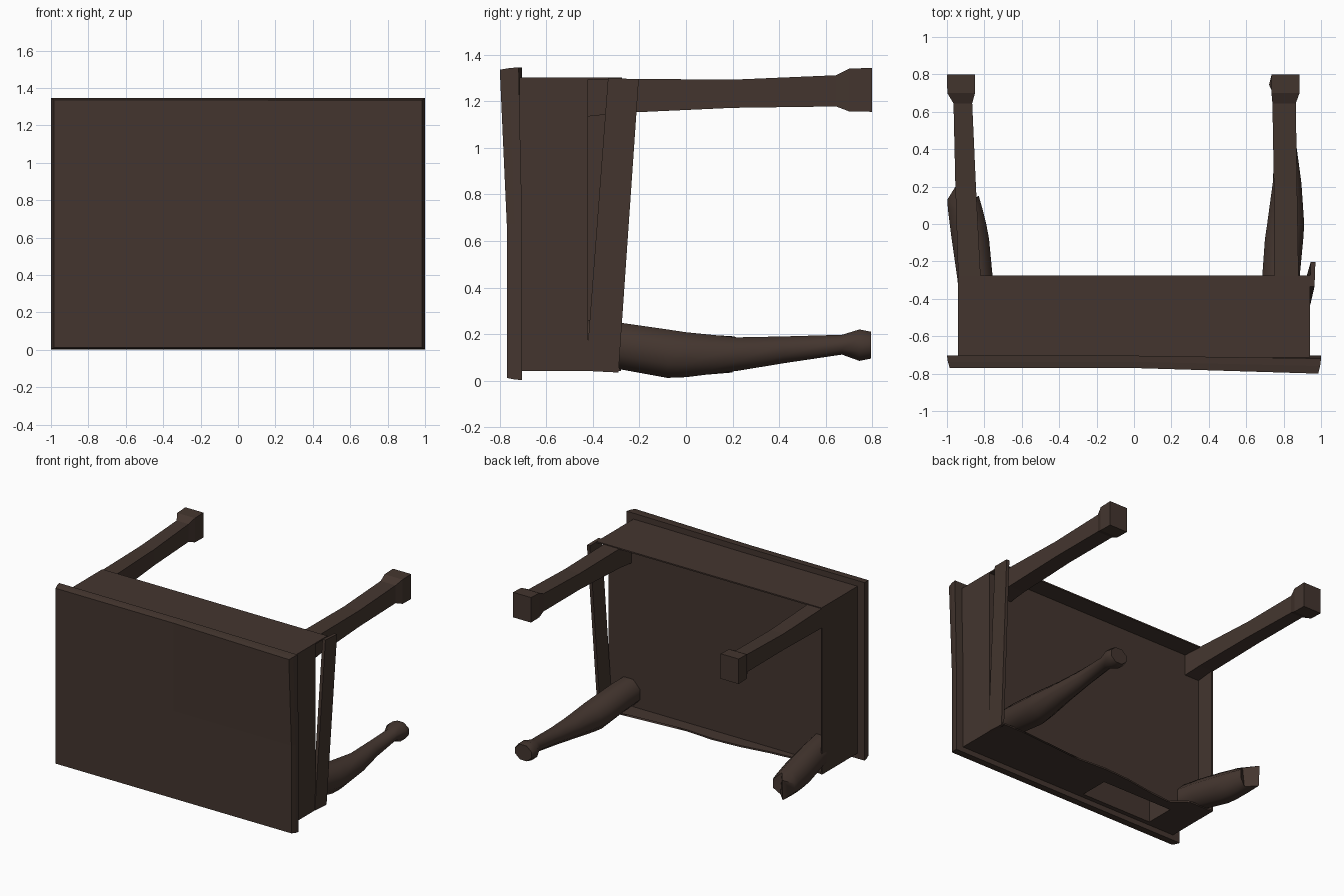
import bpy, bmesh, math

if "Cube" in bpy.data.objects:
    bpy.data.objects.remove(bpy.data.objects["Cube"])

wood = bpy.data.materials.new("dark brown wood")
wood.diffuse_color = (0.057, 0.036, 0.028, 1)
wood.use_nodes = True
wood.node_tree.nodes["Principled BSDF"].inputs["Base Color"].default_value = wood.diffuse_color


def finish(name, bm, smooth=None):
    bmesh.ops.recalc_face_normals(bm, faces=bm.faces)
    me = bpy.data.meshes.new(name)
    bm.to_mesh(me)
    bm.free()
    ob = bpy.data.objects.new(name, me)
    bpy.context.collection.objects.link(ob)
    me.materials.append(wood)
    if smooth:
        bpy.ops.object.select_all(action='DESELECT')
        ob.select_set(True)
        bpy.context.view_layer.objects.active = ob
        bpy.ops.object.shade_smooth_by_angle(angle=math.radians(smooth))
    return ob


def loft(name, rings, smooth=None):
    """Skin a list of equal rings of points and cap both ends."""
    bm = bmesh.new()
    vs = [[bm.verts.new(p) for p in r] for r in rings]
    n = len(vs[0])
    for a, b in zip(vs, vs[1:]):
        for i in range(n):
            j = (i + 1) % n
            bm.faces.new((a[i], a[j], b[j], b[i]))
    bm.faces.new(vs[0])
    bm.faces.new(vs[-1])
    bmesh.ops.triangulate(bm, faces=[f for f in bm.faces if len(f.verts) > 4])
    return finish(name, bm, smooth)


def section(n, y, x0, x1, z0, z1):
    """Ring with n sides filling a rectangle across the leg."""
    k = 1 / math.cos(math.pi / n)
    ring = []
    for i in range(n):
        a = 2 * math.pi * (i + 0.5) / n
        ring.append(((x0 + x1) / 2 + (x1 - x0) / 2 * k * math.cos(a), y,
                     (z0 + z1) / 2 + (z1 - z0) / 2 * k * math.sin(a)))
    return ring


def box(name, x0, x1, y0, y1, z0, z1):
    return loft(name, [section(4, y0, x0, x1, z0, z1), section(4, y1, x0, x1, z0, z1)])


# Table top: slab with sloping rim and one warped corner
bm = bmesh.new()
bmesh.ops.create_cube(bm, size=2)
bmesh.ops.subdivide_edges(bm, edges=bm.edges[:], cuts=1, use_grid_fill=True)
for v in bm.verts:
    sx, sy, sz = v.co
    grow = 1.0 if sy > 0.5 else 0.985 if sy < -0.5 else 0.995
    warp = 0.0225 - 0.0075 * sy if sx > 0.5 and sz > 0.5 else 0
    v.co = (sx * grow, -0.737 + 0.033 * sy - warp, 0.674 + 0.672 * sz * grow)
finish("table_top", bm)

# Closed body under the top, with an empty drawer opening in the front
body = box("body", -0.94, 0.94, -0.715, -0.42, 0.042, 1.303)
cutter = box("drawer_cutter", -0.70, -0.11, -0.67, -0.45, -0.1, 0.45)
cutter.hide_render = True
cutter.hide_viewport = True
cut = body.modifiers.new("drawer opening", 'BOOLEAN')
cut.operation = 'DIFFERENCE'
cut.solver = 'EXACT'
cut.object = cutter

# Thin apron skirts that stand past the body
box("back_apron", -0.94, 0.94, -0.42, -0.275, 1.293, 1.303)
box("left_apron", -0.94, -0.93, -0.42, -0.28, 0.042, 1.303)

# Front apron with a wavy edge
half = [(0.94, -0.285), (0.74, -0.285), (0.62, -0.375), (0.45, -0.36), (0.22, -0.325)]
edge = half + [(0, -0.31)] + [(-x, y) for x, y in reversed(half)]
outline = [(0.94, -0.42)] + edge + [(-0.94, -0.42)]
loft("front_apron", [[(x, y, z) for x, y in outline] for z in (0.042, 0.054)])

# Right apron, split off and leaning away
loft("split_apron_strip", [
    [(0.92, -0.43, 0.042), (0.943, -0.43, 0.042), (0.943, -0.29, 0.035), (0.92, -0.29, 0.035)],
    [(0.94, -0.335, 1.30), (0.965, -0.335, 1.30), (0.97, -0.203, 1.295), (0.945, -0.203, 1.295)]])

# Square back legs: (y, x0, x1, z0, z1)
left = [(-0.42, -0.93, -0.81, 1.135, 1.297), (-0.28, -0.94, -0.82, 1.15, 1.297),
        (0.20, -0.955, -0.845, 1.172, 1.293), (0.645, -0.965, -0.865, 1.178, 1.312),
        (0.70, -0.998, -0.85, 1.157, 1.34), (0.80, -1.0, -0.85, 1.155, 1.344)]
right = [(-0.42, 0.75, 0.885, 1.135, 1.297), (-0.28, 0.75, 0.88, 1.15, 1.297),
         (0.20, 0.748, 0.872, 1.172, 1.293), (0.645, 0.74, 0.865, 1.178, 1.312),
         (0.70, 0.735, 0.885, 1.157, 1.34), (0.80, 0.735, 0.885, 1.155, 1.344)]
for name, rows in (("back_left_leg", left), ("back_right_leg", right)):
    loft(name, [section(4, *r) for r in rows])

# Curved front leg with a faceted foot
curved = [(-0.42, 0.68, 0.87, 0.06, 0.26), (-0.29, 0.685, 0.885, 0.05, 0.25),
          (-0.08, 0.70, 0.905, 0.012, 0.22),
          (0.0, 0.712, 0.91, 0.015, 0.208), (0.22, 0.742, 0.895, 0.042, 0.186),
          (0.42, 0.752, 0.868, 0.075, 0.19), (0.67, 0.755, 0.857, 0.112, 0.197),
          (0.745, 0.722, 0.88, 0.085, 0.22), (0.795, 0.735, 0.87, 0.095, 0.21)]
loft("front_right_leg", [section(8, *r) for r in curved], 50)

# Snapped front leg ending in a jagged break
stub = [(-0.42, -0.93, -0.74, 0.06, 0.26), (-0.29, -0.945, -0.755, 0.05, 0.25),
        (-0.08, -0.975, -0.775, 0.012, 0.22),
        (0.0, -0.985, -0.79, 0.015, 0.208), (0.08, -0.995, -0.81, 0.025, 0.198)]
rings = [section(8, *r) for r in stub]
tip = section(8, 0.15, -0.998, -0.83, 0.035, 0.19)
jag = [0.0, -0.04, 0.06, -0.02, -0.02, 0.05, -0.02, 0.0]
rings.append([(x, y + j, z) for (x, y, z), j in zip(tip, jag)])
loft("broken_front_left_leg", rings, 50)
